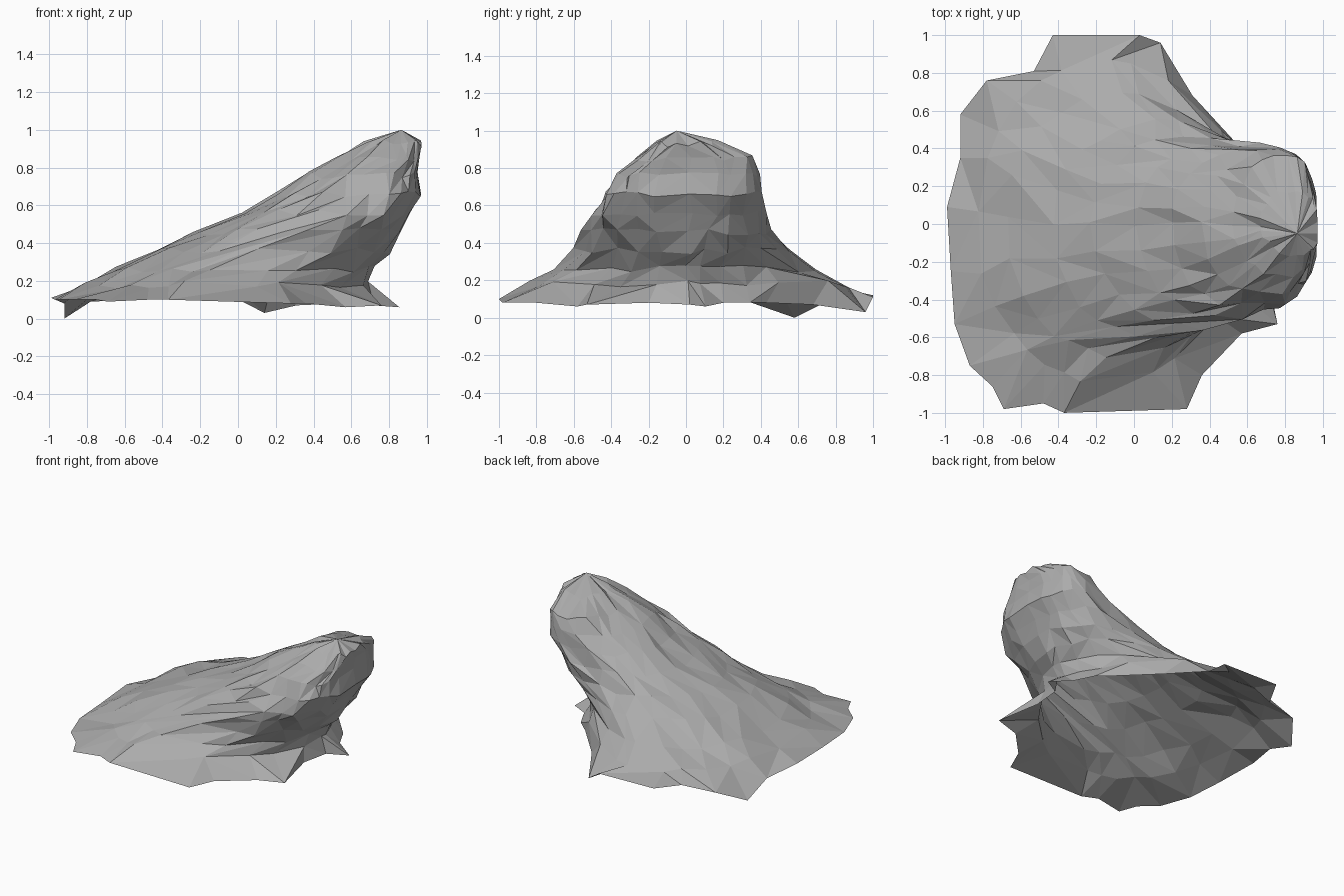
import bpy, bmesh, math, random

if "Cube" in bpy.data.objects:
    bpy.data.objects.remove(bpy.data.objects["Cube"])

random.seed(11)

# Ragged foot of the rock: x, y, z, counter-clockwise from the right
FOOT = [(.72, .02, .07), (.855, .105, .06), (.71, .2, .08), (.64, .34, .08),
        (.54, .43, .08), (.31, .68, .07),
        (.14, .96, .03), (.03, 1, .11), (-.43, 1, .12), (-.53, .81, .10),
        (-.78, .76, .09), (-.92, .58, .0), (-.92, .35, .08), (-.99, .09, .11),
        (-.97, -.25, .10), (-.95, -.53, .10), (-.87, -.75, .10), (-.75, -.86, .10),
        (-.69, -.98, .09), (-.48, -.95, .10), (-.37, -1, .10), (.28, -.98, .08),
        (.36, -.80, .08), (.57, -.58, .06), (.76, -.53, .07), (.69, -.2, .08)]

# Horizontal slices: height, left, widest x, right, front, back, boxiness of right side
SLICES = [(.18, -.83, -.14, .69, -.84, .87, 1.6),
          (.26, -.67, -.07, .73, -.70, .70, 1.65),
          (.36, -.43, .13, .80, -.60, .54, 1.9),
          (.46, -.23, .32, .87, -.55, .48, 2.2),
          (.56, .01, .48, .91, -.50, .43, 2.6),
          (.66, .20, .60, .975, -.44, .41, 3.0),
          (.76, .36, .70, .95, -.38, .38, 3.2),
          (.85, .52, .78, .96, -.27, .345, 3.4),
          (.93, .67, .83, .975, -.16, .17, 2.8)]
PEAK = (.865, -.05, 1.0)


def slice_point(s, a):
    """Point on a slice, rounded on the left and boxier on the right."""
    z, left, mid, right, front, back, box = s
    c, n = math.cos(a), math.sin(a)
    p = 2 / (box if c > 0 else 2.1)
    x = mid + (right - mid if c > 0 else left - mid) * abs(c) ** p
    y = (back if n > 0 else front) * abs(n) ** p
    j = .022
    return (x + random.uniform(-j, j) * .5, y + random.uniform(-j, j),
            z + random.uniform(-j, j) * .9)


bm = bmesh.new()
count = len(FOOT)

# Stack of rings from the foot to the summit
rings = [[bm.verts.new(p) for p in FOOT]]
for k, s in enumerate(SLICES):
    ring = []
    for i, (x, y, z) in enumerate(FOOT):
        even = 2 * math.pi * (i + .1) / count
        own = math.atan2(y, x + .1) % (2 * math.pi)
        w = max(0, .8 - k * .2)
        ring.append(bm.verts.new(slice_point(s, own * w + even * (1 - w))))
    rings.append(ring)

# Faceted skin, open underneath, with irregular diagonals
for lo, hi in zip(rings, rings[1:]):
    for i in range(count):
        j = (i + 1) % count
        a, b, c, d = lo[i], lo[j], hi[j], hi[i]
        if random.random() < .5:
            tris = ((a, b, c), (a, c, d))
        else:
            tris = ((a, b, d), (b, c, d))
        for t in tris:
            bm.faces.new(t)
peak = bm.verts.new(PEAK)
for i in range(count):
    bm.faces.new((rings[-1][i], rings[-1][(i + 1) % count], peak))

mesh = bpy.data.meshes.new("slanted_rock")
bm.to_mesh(mesh)
bm.free()
rock = bpy.data.objects.new("slanted_rock", mesh)
bpy.context.collection.objects.link(rock)

# Dark grey stone
stone = bpy.data.materials.new("stone")
stone.diffuse_color = (.41, .41, .41, 1)
stone.use_nodes = True
stone.node_tree.nodes["Principled BSDF"].inputs["Base Color"].default_value = stone.diffuse_color
mesh.materials.append(stone)
